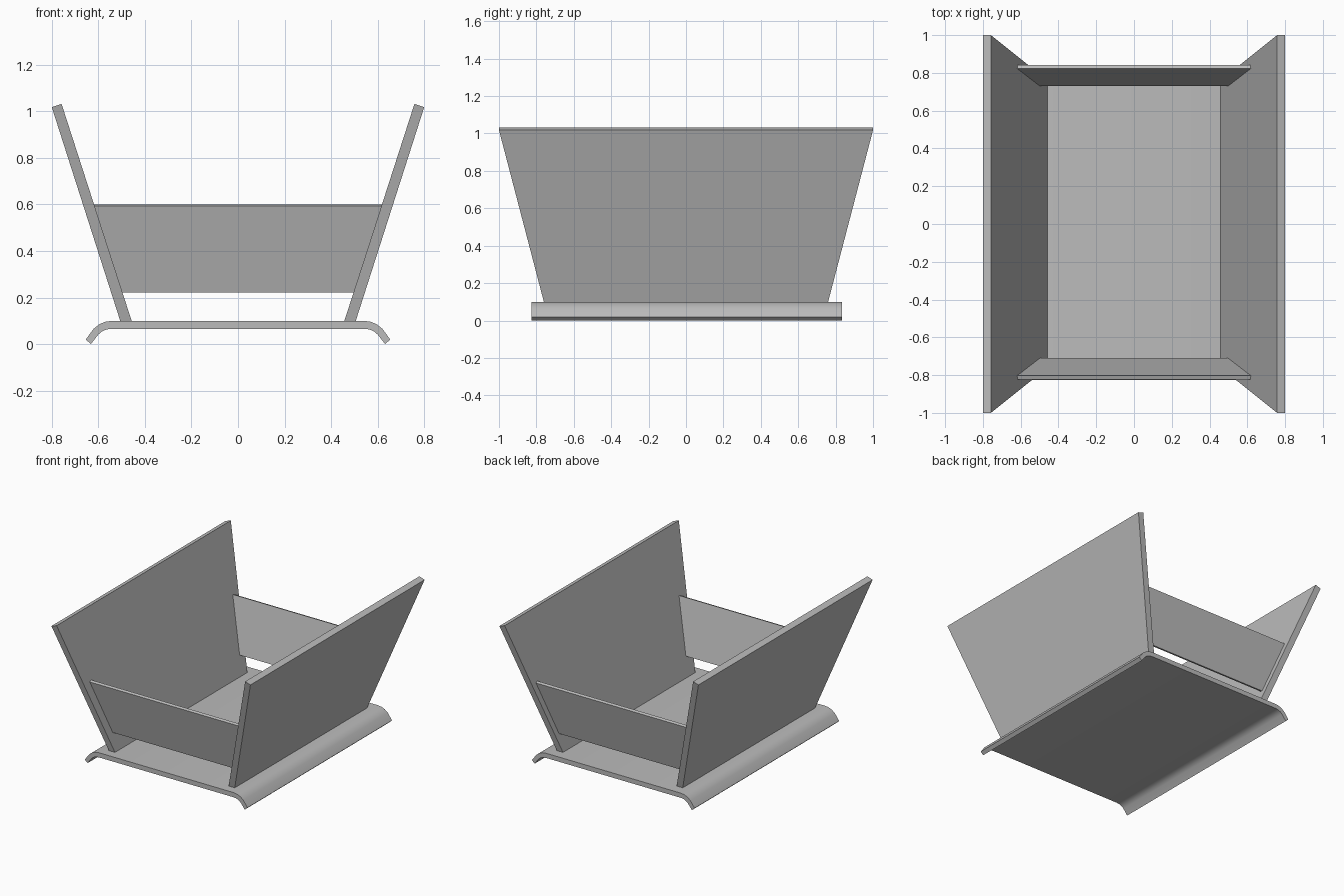
import bpy
import bmesh
import math

cube = bpy.data.objects.get("Cube")
if cube:
    bpy.data.objects.remove(cube, do_unlink=True)

GREY = (0.5, 0.5, 0.5, 1.0)
grey = bpy.data.materials.new("plain_grey")
grey.use_nodes = True
grey.diffuse_color = GREY
grey.node_tree.nodes["Principled BSDF"].inputs["Base Color"].default_value = GREY


def prism(name, section, along, centre=0.0):
    """Solid from a section of (offset, z, half_length) swept along x or y."""
    bm = bmesh.new()
    rings = []
    for side in (-1, 1):
        ring = []
        for offset, z, half in section:
            run = centre + side * half
            co = (offset, run, z) if along == "y" else (run, offset, z)
            ring.append(bm.verts.new(co))
        bm.faces.new(ring)
        rings.append(ring)
    count = len(section)
    for i in range(count):
        j = (i + 1) % count
        bm.faces.new((rings[0][i], rings[0][j], rings[1][j], rings[1][i]))
    bmesh.ops.recalc_face_normals(bm, faces=bm.faces)
    mesh = bpy.data.meshes.new(name)
    bm.to_mesh(mesh)
    bm.free()
    mesh.materials.append(grey)
    obj = bpy.data.objects.new(name, mesh)
    bpy.context.collection.objects.link(obj)
    return obj


# Base plate with down-curved long edges
upper = [(0.543, 0.1), (0.57, 0.096), (0.595, 0.086), (0.62, 0.066), (0.654, 0.02)]
lower = [(0.632, 0.0), (0.6, 0.041), (0.585, 0.054), (0.565, 0.063), (0.543, 0.066)]
right_half = upper + lower
outline = right_half + [(-x, z) for x, z in reversed(right_half)]
base = prism("base_plate", [(x, z, 0.83) for x, z in outline], "y", 0.005)
bpy.context.view_layer.objects.active = base
base.select_set(True)
bpy.ops.object.shade_smooth_by_angle(angle=math.radians(30))
base.select_set(False)

# Tall flared side panels
for name, s in (("left", 1), ("right", -1)):
    prism(name + "_side_panel",
          [(s * 0.457, 0.1, 0.76), (s * 0.506, 0.1, 0.76),
           (s * 0.8, 1.018, 1.0), (s * 0.758, 1.032, 1.0)], "y")

# Low leaning end panels, fitted between the sides
for name, s, shift in (("front", -1, 0.01), ("back", 1, 0.01)):
    prism(name + "_end_panel",
          [(shift + s * 0.72, 0.227, 0.5), (shift + s * 0.739, 0.222, 0.5),
           (shift + s * 0.832, 0.593, 0.62), (shift + s * 0.813, 0.6, 0.62)], "x")
